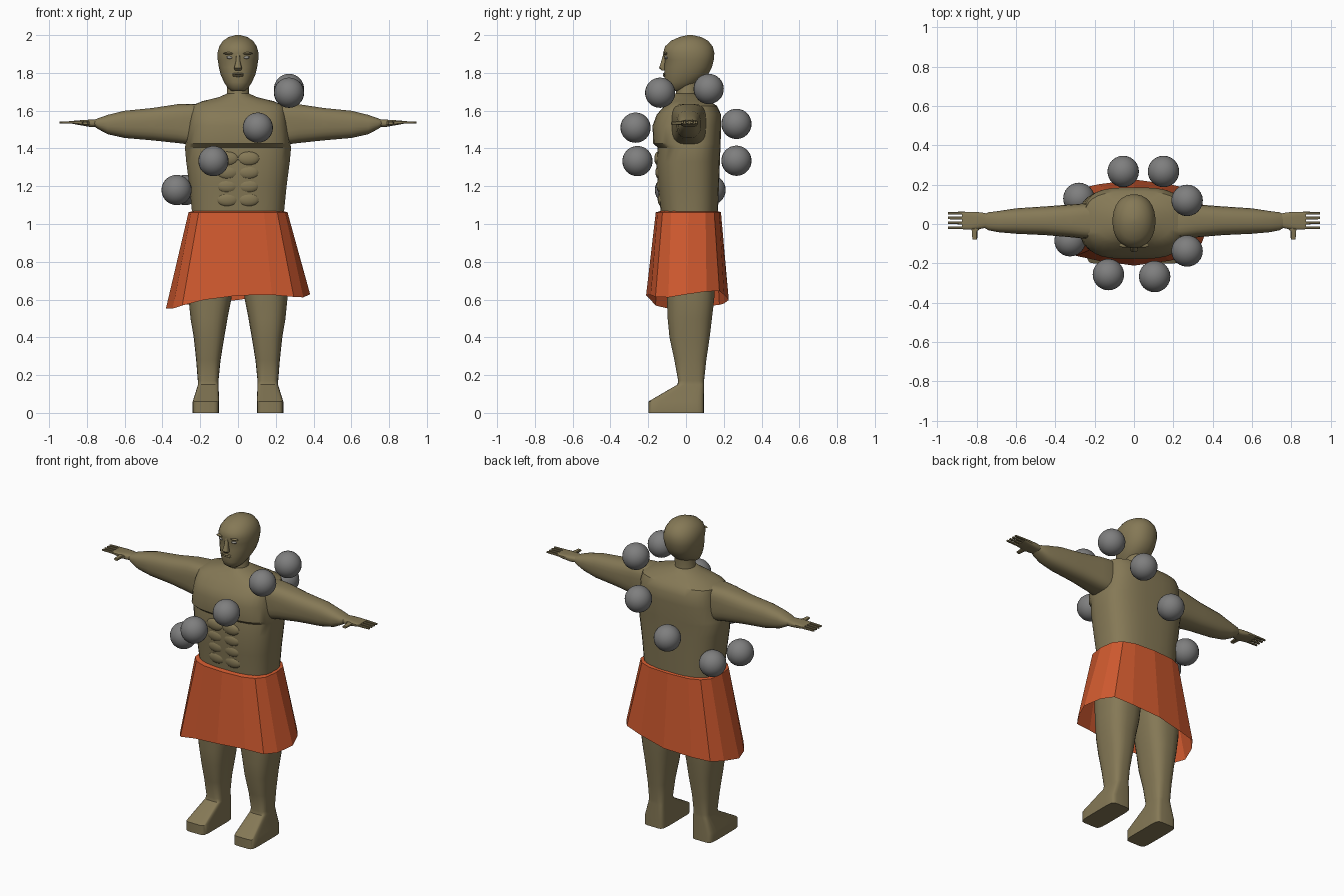
import bpy, bmesh, math
from math import sin, cos, pi


def material(name, rgb):
    m = bpy.data.materials.new(name)
    m.diffuse_color = (*rgb, 1)
    return m


SKIN = material("olive skin", (0.235, 0.19, 0.093))
CLOTH = material("orange cloth", (0.62, 0.10, 0.028))
STONE = material("grey stone", (0.21, 0.21, 0.21))
PALE = material("pale eye", (0.34, 0.33, 0.30))


def power(c, n):
    return math.copysign(abs(c) ** (2 / n), c)


def finish(name, bm, mat, smooth=True, closed=True):
    if closed:
        bmesh.ops.recalc_face_normals(bm, faces=bm.faces)
    me = bpy.data.meshes.new(name)
    bm.to_mesh(me)
    bm.free()
    ob = bpy.data.objects.new(name, me)
    bpy.context.collection.objects.link(ob)
    me.materials.append(mat)
    if smooth:
        bpy.ops.object.select_all(action='DESELECT')
        ob.select_set(True)
        bpy.context.view_layer.objects.active = ob
        bpy.ops.object.shade_smooth_by_angle(angle=math.radians(35))
    return ob


def loft(name, sections, axis='z', segs=24, side=1, mat=SKIN):
    """Skin rounded-box sections (t, u0, u1, v0, v1, n): along z u=x v=y, along x u=y v=z,
    along y u=x v=z."""
    bm = bmesh.new()
    rings = []
    for t, u0, u1, v0, v1, n in sections:
        ring = []
        for i in range(segs):
            a = 2 * pi * (i + 0.5) / segs
            u = (u0 + u1) / 2 + (u1 - u0) / 2 * power(cos(a), n)
            v = (v0 + v1) / 2 + (v1 - v0) / 2 * power(sin(a), n)
            p = {'z': (u, v, t), 'x': (t, u, v), 'y': (u, t, v)}[axis]
            ring.append(bm.verts.new((p[0] * side, p[1], p[2])))
        rings.append(ring)
    for a, b in zip(rings, rings[1:]):
        for i in range(segs):
            j = (i + 1) % segs
            bm.faces.new((a[i], a[j], b[j], b[i]))
    bm.faces.new(rings[0])
    bm.faces.new(rings[-1])
    return finish(name, bm, mat)


def ball(name, loc, size, mat, segs=24):
    bm = bmesh.new()
    bmesh.ops.create_uvsphere(bm, u_segments=segs, v_segments=segs * 2 // 3, radius=1)
    for v in bm.verts:
        v.co = [v.co[k] * size[k] + loc[k] for k in range(3)]
    return finish(name, bm, mat)


# Torso: waist, ribs, chest shelf, shoulder slope
loft("torso", [
    (0.86, -.20, .20, -.10, .14, 2.5), (0.95, -.24, .24, -.13, .165, 2.7),
    (1.07, -.245, .245, -.135, .17, 2.8), (1.20, -.258, .258, -.15, .175, 2.8),
    (1.33, -.275, .275, -.158, .18, 2.8), (1.405, -.282, .282, -.15, .183, 2.8),
    (1.425, -.278, .278, -.174, .184, 3), (1.52, -.262, .262, -.178, .186, 3.2),
    (1.58, -.255, .255, -.155, .186, 3.2), (1.625, -.25, .25, -.115, .165, 3),
    (1.65, -.19, .19, -.095, .125, 2.5), (1.672, -.10, .10, -.075, .095, 2),
    (1.69, -.06, .06, -.06, .07, 2)], segs=32)

# Abdominal muscles
for s in (-1, 1):
    for k in range(4):
        ball("abdominal_muscle", (s * .055, -.128 - .006 * k, 1.13 + .072 * k),
             (.06, .022, .038), SKIN, 18)

# Neck and head
loft("neck", [(1.62, -.08, .08, -.07, .08, 2), (1.67, -.06, .06, -.055, .065, 2),
              (1.78, -.06, .06, -.05, .08, 2)], segs=20)
loft("head", [
    (1.705, -.035, .035, -.085, -.02, 2.2), (1.72, -.055, .055, -.105, .02, 2.2),
    (1.75, -.074, .074, -.115, .075, 2.2), (1.79, -.092, .092, -.116, .118, 2.2),
    (1.83, -.102, .102, -.115, .138, 2.2), (1.87, -.108, .108, -.112, .148, 2.2),
    (1.905, -.109, .109, -.122, .151, 2.2), (1.94, -.100, .100, -.112, .142, 2.1),
    (1.97, -.080, .080, -.080, .118, 2), (1.99, -.050, .050, -.035, .080, 2),
    (2.0, -.012, .012, .008, .035, 2)], segs=28)

# Face: nose, brows, eyes, lips
loft("nose", [(1.812, -.016, .016, -.128, -.10, 3), (1.825, -.021, .021, -.143, -.10, 2.5),
              (1.86, -.012, .012, -.132, -.10, 2.5), (1.91, -.009, .009, -.118, -.10, 2.5)], segs=12)
for z in (1.795, 1.785):
    ball("lip", (0, -.113, z), (.030, .010, .006), SKIN, 12)
for s in (-1, 1):
    ball("brow", (s * .045, -.108, 1.903), (.032, .012, .007), SKIN, 12)
    ball("eye", (s * .043, -.103, 1.882), (.019, .011, .008), PALE, 12)

for s in (-1, 1):
    # Arm, palm, fingers and thumb
    loft("arm", [(.20, -.075, .10, 1.42, 1.635, 4), (.25, -.075, .105, 1.42, 1.637, 3.5),
                 (.32, -.068, .10, 1.428, 1.635, 3), (.45, -.057, .09, 1.442, 1.615, 2.6),
                 (.60, -.05, .08, 1.455, 1.60, 2.5), (.69, -.042, .066, 1.475, 1.578, 2.5),
                 (.74, -.032, .06, 1.502, 1.56, 2.5), (.76, -.02, .05, 1.515, 1.552, 2.3)],
         'x', 24, s)
    loft("palm", [(.73, -.015, .05, 1.515, 1.553, 2.5), (.78, -.025, .06, 1.513, 1.553, 3),
                  (.83, -.028, .062, 1.522, 1.55, 4), (.875, -.027, .062, 1.53, 1.546, 4)],
         'x', 16, s)
    for y in (-.019, .006, .031, .055):
        loft("finger", [(.86, y - .008, y + .008, 1.531, 1.545, 4),
                        (.945, y - .007, y + .007, 1.533, 1.543, 4)], 'x', 8, s)
    loft("thumb", [(-.015, .77, .83, 1.52, 1.545, 3), (-.035, .795, .825, 1.525, 1.545, 3),
                   (-.08, .797, .822, 1.527, 1.541, 3)], 'y', 10, s)

    # Leg flowing into a boxy foot
    loft("leg", [(0, .10, .24, -.20, .095, 7), (.06, .10, .24, -.20, .095, 7),
                 (.15, .103, .212, -.045, .095, 5), (.17, .103, .213, -.042, .096, 3.5),
                 (.28, .092, .222, -.062, .108, 3), (.40, .072, .235, -.088, .126, 2.8),
                 (.50, .055, .252, -.098, .138, 2.6), (.60, .035, .262, -.102, .15, 2.6),
                 (.80, .01, .262, -.115, .16, 2.6), (.98, .005, .24, -.12, .16, 2.6)],
         'z', 24, s)

# Skirt: open panelled cloth with a waist rim and an uneven hem
bm = bmesh.new()
N = 16
rings = []
for level, (rx, y0, y1, n) in enumerate(((.235, -.13, .16, 2.8), (.262, -.16, .185, 3),
                                         (.378, -.205, .22, 2.7))):
    ring = []
    for i in range(N):
        a = 2 * pi * i / N
        k = 1 + (.03 * cos(pi * i) if level == 2 else 0)
        x = rx * power(cos(a), n) * min(k, 1.01)
        y = (y0 + y1) / 2 + (y1 - y0) / 2 * power(sin(a), n) * k
        z = (1.07, 1.062, .60 + .10 * x + .012 * sin(3 * a) - .012 * cos(2 * a + .6))[level]
        ring.append(bm.verts.new((x, y, z)))
    rings.append(ring)
for a, b in zip(rings, rings[1:]):
    for i in range(N):
        j = (i + 1) % N
        bm.faces.new((a[i], b[i], b[j], a[j]))
finish("skirt", bm, CLOTH, smooth=False, closed=False)

# Slanted ring of floating stone beads
for loc in ((-.325, -.085, 1.18), (-.13, -.257, 1.333), (.105, -.267, 1.51), (.27, -.137, 1.695),
            (.27, .12, 1.715), (.15, .267, 1.53), (-.055, .267, 1.335), (-.28, .13, 1.18)):
    ball("bead", loc, (.08, .08, .08), STONE)
